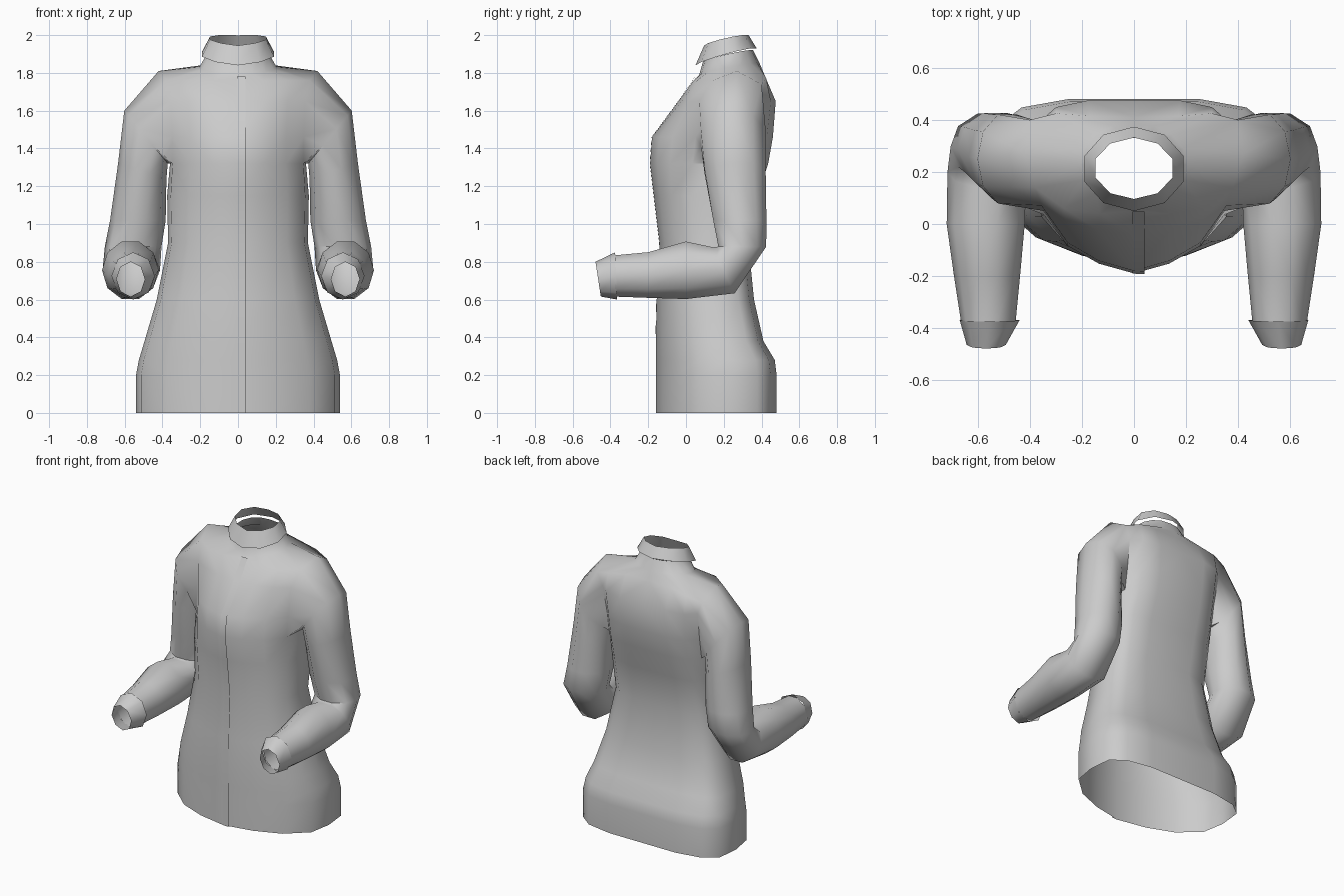
import bpy, bmesh
from math import sin, cos, pi, radians

if "Cube" in bpy.data.objects:
    bpy.data.objects.remove(bpy.data.objects["Cube"])


def skin(bm, a, b, closed=True):
    """Quads between two rows of vertices."""
    n = len(a)
    for i in range(n if closed else n - 1):
        k = (i + 1) % n
        bm.faces.new((a[i], a[k], b[k], b[i]))


def finish(bm, name, mirror=False):
    bmesh.ops.recalc_face_normals(bm, faces=bm.faces)
    me = bpy.data.meshes.new(name)
    bm.to_mesh(me)
    bm.free()
    ob = bpy.data.objects.new(name, me)
    bpy.context.collection.objects.link(ob)
    bpy.ops.object.select_all(action='DESELECT')
    ob.select_set(True)
    bpy.context.view_layer.objects.active = ob
    bpy.ops.object.shade_smooth_by_angle(angle=radians(50))
    if mirror:
        m = ob.modifiers.new("mirror", 'MIRROR')
        m.use_clip = True
    return ob


def tube_ring(bm, c, a, b, n):
    """Ellipse around c; a points to the inner side, b to the front/top."""
    return [bm.verts.new([c[k] + a[k] * cos(2 * pi * i / n) + b[k] * sin(2 * pi * i / n)
                          for k in range(3)]) for i in range(n)]


# half cross-section of the torso: (share of width, share of depth), front to back
SECTION = [(0, 0), (.37, .06), (.7, .17), (.95, .36), (1, .6), (.97, .84), (.8, .95), (.47, 1), (0, 1)]
# z, half width, front y, back y, front flatness
ROWS = [(0, .54, -.16, .48, 1), (.2, .54, -.16, .48, 1), (.28, .525, -.16, .47, 1),
        (.38, .495, -.16, .41, 1), (.6, .43, -.155, .36, 1), (.9, .37, -.14, .33, 1),
        (1.15, .375, -.17, .38, 1), (1.32, .365, -.19, .435, 1), (1.46, .365, -.18, .46, 1),
        (1.65, .375, -.04, .475, .6)]
SHOULDER = [(0, .05, 1.77), (.13, .04, 1.76), (.27, .06, 1.76), (.38, .14, 1.76), (.42, .27, 1.81),
            (.40, .40, 1.74), (.30, .425, 1.77), (.17, .415, 1.79), (0, .41, 1.79)]

# jacket body: torso, shoulders and neck stand
bm = bmesh.new()
rows = []
for z, w, yf, yb, flat in ROWS:
    rows.append([bm.verts.new((u * w, yf + v * (flat if j < 4 else 1) * (yb - yf), z))
                 for j, (u, v) in enumerate(SECTION)])
rows.append([bm.verts.new(p) for p in SHOULDER])
for w, yf, yb, zf, zb in [(.205, .07, .39, 1.79, 1.85), (.165, .09, .355, 1.86, 1.92)]:
    row = []
    for j in range(9):
        s, c = sin(pi * j / 8), cos(pi * j / 8)
        row.append(bm.verts.new((w * s if 0 < j < 8 else 0, (yf + yb) / 2 - (yb - yf) / 2 * c,
                                 (zf + zb) / 2 - (zb - zf) / 2 * c + .01 * s)))
    rows.append(row)
for r in range(len(rows) - 1):
    if 7 <= r <= 9:                      # leave the armhole open
        skin(bm, rows[r][:4], rows[r + 1][:4], False)
        skin(bm, rows[r][5:], rows[r + 1][5:], False)
    else:
        skin(bm, rows[r], rows[r + 1], False)

# sleeves: start at the armhole edge, bend at the elbow
R = rows
prev = [R[7][4], R[7][3], R[8][3], R[9][3], R[10][3], R[10][4], R[10][5], R[9][5], R[8][5], R[7][5]]
SLEEVE = [((.487, .25, 1.46), (-.115, 0, -.14), (0, -.18, 0)),
          ((.507, .26, 1.28), (-.128, 0, -.04), (0, -.17, 0)),
          ((.53, .285, 1.02), (-.147, 0, 0), (0, -.148, 0)),
          ((.555, .298, .88), (-.15, 0, 0), (0, -.133, 0)),
          ((.565, .2, .755), (-.152, 0, 0), (0, -.06, .128)),
          ((.57, 0, .755), (-.15, 0, 0), (0, 0, .16)),
          ((.565, -.2, .73), (-.127, 0, 0), (0, 0, .127)),
          ((.56, -.375, .725), (-.105, 0, 0), (0, 0, .115))]
for c, a, b in SLEEVE:
    ring = tube_ring(bm, c, a, b, 10)
    skin(bm, prev, ring)
    prev = ring
for v in R[7][4:5]:
    v.co.x = .36
for row in R:                            # centre line stays exactly on the mirror plane
    row[0].co.x = row[-1].co.x = 0
finish(bm, "jacket_body", True)

# cuffs
bm = bmesh.new()
near = tube_ring(bm, (.555, -.37, .725), (-.115, 0, 0), (0, -.005, .125), 8)
far = tube_ring(bm, (.568, -.465, .708), (-.075, 0, 0), (0, -.014, .092), 8)
skin(bm, near, far)
finish(bm, "cuff", True)

# collar
bm = bmesh.new()
low = tube_ring(bm, (0, .212, 1.885), (0, -.162, -.045), (.2, 0, .01), 10)
top = tube_ring(bm, (0, .214, 1.972), (0, -.118, -.027), (.155, 0, .0), 10)
for ring, lift in ((low, .015), (top, .013)):
    for i, v in enumerate(ring):         # level across, sides slightly raised
        s = sin(2 * pi * i / 10)
        v.co.z = v.co.z - (.01 * s if ring is low else 0) + lift * abs(s)
skin(bm, low, top)
finish(bm, "collar")

# front closing flap, lapped over the centre line
bm = bmesh.new()
line = [(z, yf) for z, w, yf, yb, f in ROWS] + [(1.78, .05)]
inner = [bm.verts.new((-.005, y - .001, z)) for z, y in line]
edge = [bm.verts.new((.04, y - .002, z)) for z, y in line]
skin(bm, inner, edge, False)
finish(bm, "front_flap")
